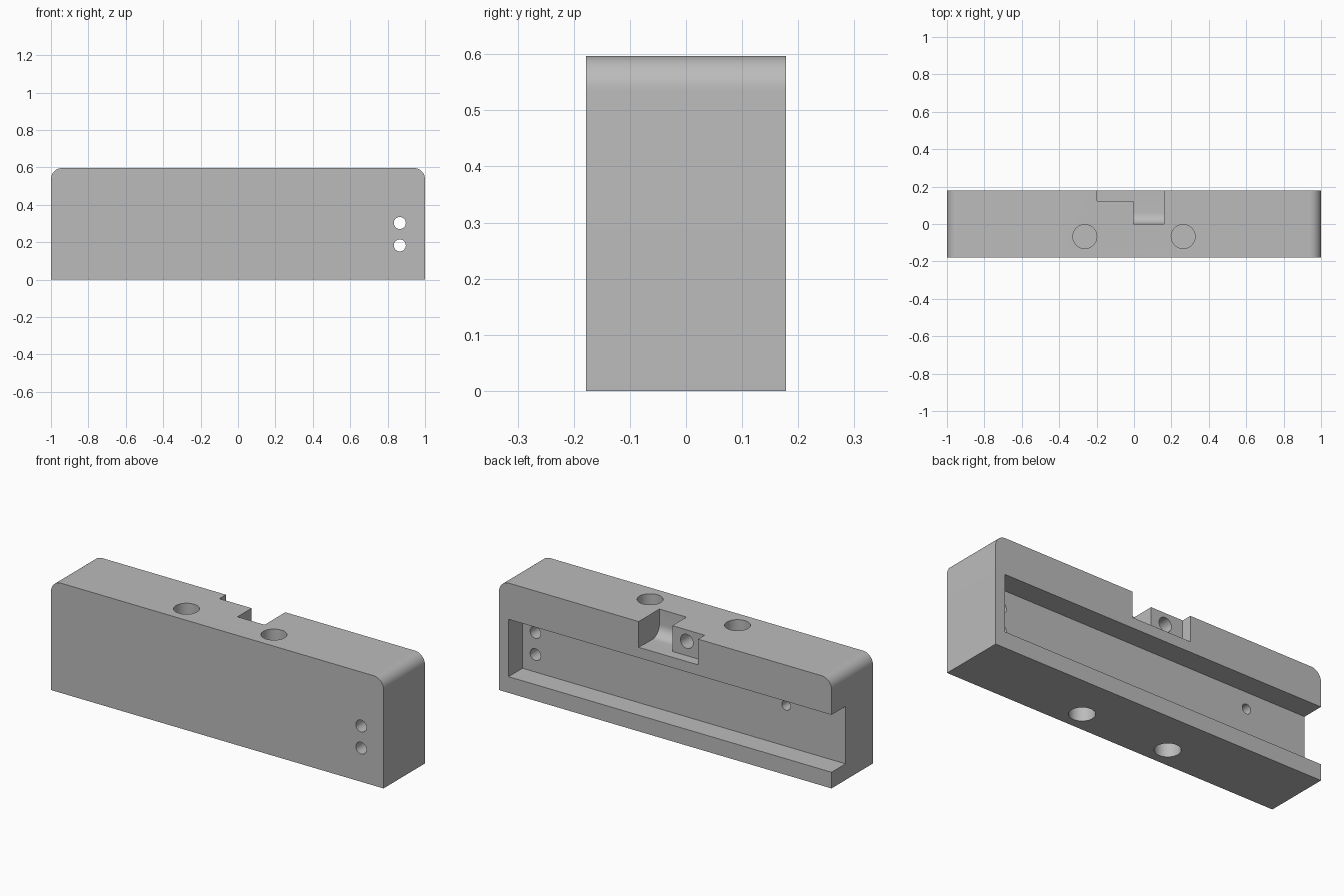
import bpy, bmesh, math
from mathutils import Matrix, Vector

if "Cube" in bpy.data.objects:
    bpy.data.objects.remove(bpy.data.objects["Cube"], do_unlink=True)

HALF_Y, TOP = 0.178, 0.597
OUT = 0.05  # how far cutters overshoot the surface

grey = bpy.data.materials.new("matte grey")
grey.use_nodes = True
colour = (0.5, 0.5, 0.5, 1)
grey.diffuse_color = colour
grey.node_tree.nodes["Principled BSDF"].inputs["Base Color"].default_value = colour


def make_object(name, bm):
    bmesh.ops.recalc_face_normals(bm, faces=bm.faces)
    mesh = bpy.data.meshes.new(name)
    bm.to_mesh(mesh)
    bm.free()
    mesh.materials.append(grey)
    obj = bpy.data.objects.new(name, mesh)
    bpy.context.collection.objects.link(obj)
    return obj


def box(name, x, y, z, rounded=None, radius=0.06):
    """Box between limits; edges chosen by the rule are rounded."""
    bm = bmesh.new()
    bmesh.ops.create_cube(bm, size=1)
    for v in bm.verts:
        v.co = Vector([lim[0] if c < 0 else lim[1] for c, lim in zip(v.co, (x, y, z))])
    if rounded:
        edges = [e for e in bm.edges if all(rounded(v.co) for v in e.verts)
                 and rounded((e.verts[0].co + e.verts[1].co) / 2)]
        bmesh.ops.bevel(bm, geom=edges, offset=radius, segments=12,
                        profile=0.5, affect='EDGES')
    return make_object(name, bm)


def bore(name, start, end, radius, sides=48):
    """Cylinder between two points."""
    a, b = Vector(start), Vector(end)
    turn = (b - a).to_track_quat('Z', 'Y').to_matrix().to_4x4()
    bm = bmesh.new()
    bmesh.ops.create_cone(bm, cap_ends=True, segments=sides, radius1=radius,
                          radius2=radius, depth=(b - a).length,
                          matrix=Matrix.Translation((a + b) / 2) @ turn)
    return make_object(name, bm)


# Main block with rounded upper ends
block = box("block", (-1, 1), (-HALF_Y, HALF_Y), (0, TOP),
            rounded=lambda p: p.z > 0.5 and abs(p.x) > 0.9)

# Long rear channel, open at one end
cutters = [box("channel_cutter", (-1 - OUT, 0.943), (0.058, HALF_Y + OUT), (0.088, 0.4))]

# Rear notch in the top edge, and the deeper pocket with a filleted floor
cutters.append(box("notch_cutter", (-0.197, 0.16), (0.122, HALF_Y + OUT), (0.457, TOP + OUT)))
cutters.append(box("pocket_cutter", (-0.003, 0.16), (0, 0.14), (0.455, TOP + OUT),
                   rounded=lambda p: p.y < 0.01 and p.z < 0.5))

# Blind sockets in the top and bottom
for x in (-0.263, 0.263):
    cutters.append(bore("top_socket_cutter", (x, -0.067, TOP - 0.13), (x, -0.067, TOP + OUT), 0.064))
    cutters.append(bore("bottom_socket_cutter", (x, -0.067, -OUT), (x, -0.067, 0.13), 0.064))

# Through holes from the front into the channel
for z in (0.183, 0.303):
    cutters.append(bore("through_hole_cutter", (0.865, -HALF_Y - OUT, z), (0.865, 0.1, z), 0.032))

# Blind holes in the channel wall and the notch wall
cutters.append(bore("channel_hole_cutter", (-0.643, -0.06, 0.31), (-0.643, 0.1, 0.31), 0.026))
cutters.append(bore("notch_hole_cutter", (-0.09, 0, 0.535), (-0.09, 0.15, 0.535), 0.038))

bpy.context.view_layer.objects.active = block
for cutter in cutters:
    mod = block.modifiers.new(cutter.name, 'BOOLEAN')
    mod.operation = 'DIFFERENCE'
    mod.solver = 'EXACT'
    mod.object = cutter
    bpy.ops.object.modifier_apply(modifier=mod.name)
for cutter in cutters:
    bpy.data.objects.remove(cutter, do_unlink=True)

# Smooth the curved surfaces, keep the edges crisp
bpy.ops.object.select_all(action='DESELECT')
block.select_set(True)
bpy.ops.object.shade_smooth_by_angle(angle=math.radians(30))
